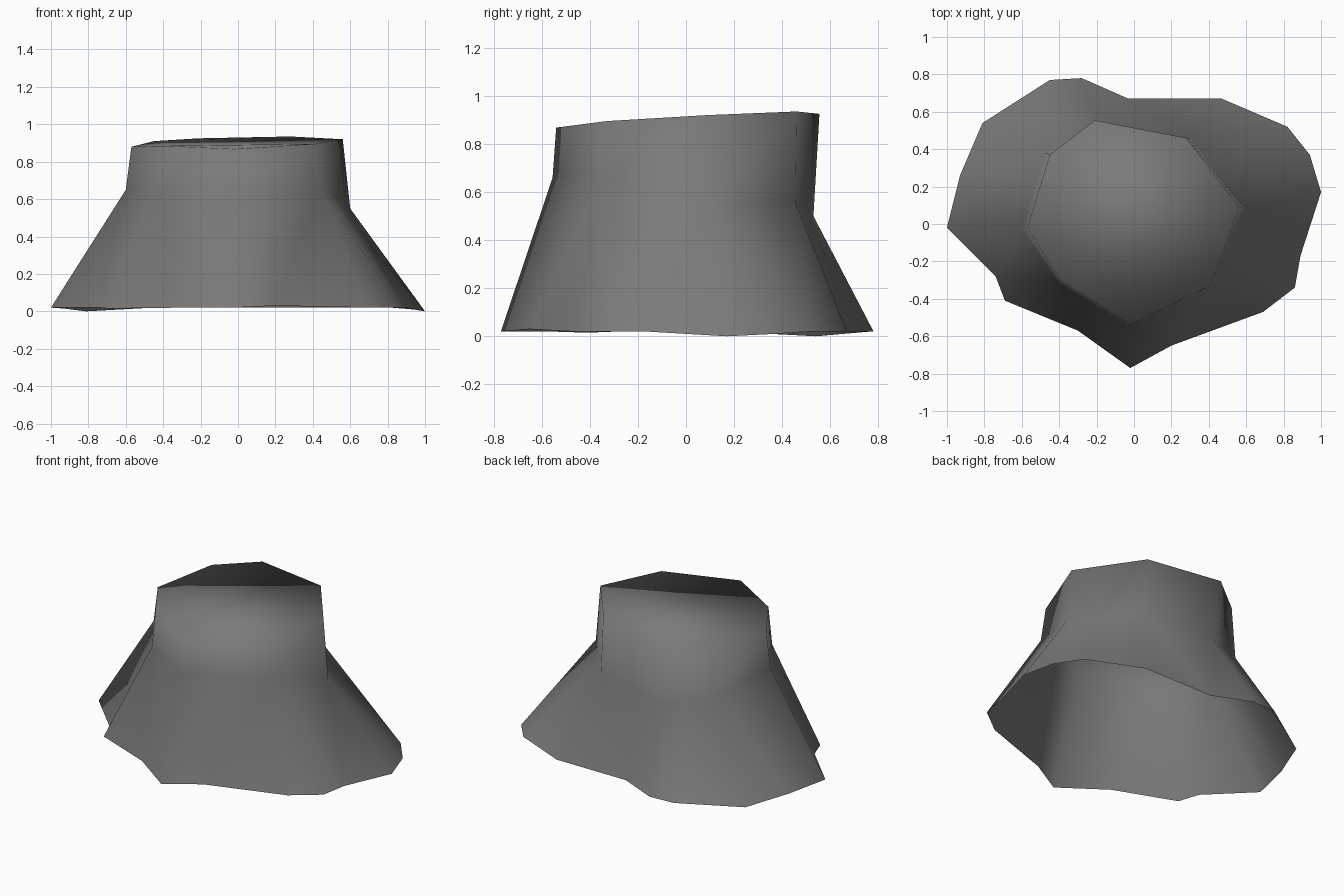
import bpy, bmesh, math

if "Cube" in bpy.data.objects:
    bpy.data.objects.remove(bpy.data.objects["Cube"])

# Wavy flared hem, waist and flat top outlines (x, y, z), all counter-clockwise
HEM = [(1, .17, 0), (.94, .37, .01), (.82, .52, .02), (.47, .67, .02), (-.03, .67, .02),
       (-.28, .78, .02), (-.45, .77, .02), (-.81, .54, 0), (-.93, .26, .015), (-1, -.02, .02),
       (-.74, -.28, .02), (-.69, -.41, .015), (-.30, -.57, .02), (-.02, -.77, .02),
       (.2, -.65, .03), (.69, -.47, .02), (.86, -.34, .02), (.89, -.17, .02)]
WAIST = [(.6, .08, .55), (.30, .455, .56), (-.19, .53, .5), (-.47, .38, .57),
         (-.6, -.02, .65), (-.41, -.31, .64), (-.02, -.555, .66), (.44, -.34, .67)]
TOP = [(.56, .09, .92), (.28, .46, .935), (-.21, .555, .925), (-.45, .37, .91),
       (-.57, -.02, .88), (-.39, -.30, .885), (-.02, -.54, .868), (.41, -.33, .895)]


def angle(v):
    return math.atan2(v.co.y, v.co.x) % (2 * math.pi)


def stitch(bm, low, high):
    """Join two closed rings with different vertex counts, matching by angle."""
    a = [angle(v) for v in low] + [angle(low[0]) + 2 * math.pi]
    b = [angle(v) for v in high] + [angle(high[0]) + 2 * math.pi]
    i = j = 0
    n, m = len(low), len(high)
    while i < n or j < m:
        l, h = low[i % n], high[j % m]
        if j == m or (i < n and a[i] + a[i + 1] <= b[j] + b[j + 1]):
            bm.faces.new((l, low[(i + 1) % n], h))
            i += 1
        else:
            bm.faces.new((l, high[(j + 1) % m], h))
            j += 1


bm = bmesh.new()
hem, waist, top = [[bm.verts.new(p) for p in ring] for ring in (HEM, WAIST, TOP)]

# flared skirt, upright neck and smooth cap; the underside stays open
stitch(bm, hem, waist)
for k in range(8):
    n = (k + 1) % 8
    bm.faces.new((waist[k], waist[n], top[n], top[k]))
bm.faces.new(top)
for f in bm.faces:
    f.smooth = True

mesh = bpy.data.meshes.new("flared_stump")
bm.to_mesh(mesh)
bm.free()
stump = bpy.data.objects.new("flared_stump", mesh)
bpy.context.collection.objects.link(stump)

mat = bpy.data.materials.new("warm grey")
mat.diffuse_color = (.2, .195, .19, 1)
mat.use_nodes = True
mat.node_tree.nodes["Principled BSDF"].inputs["Base Color"].default_value = mat.diffuse_color
mesh.materials.append(mat)
